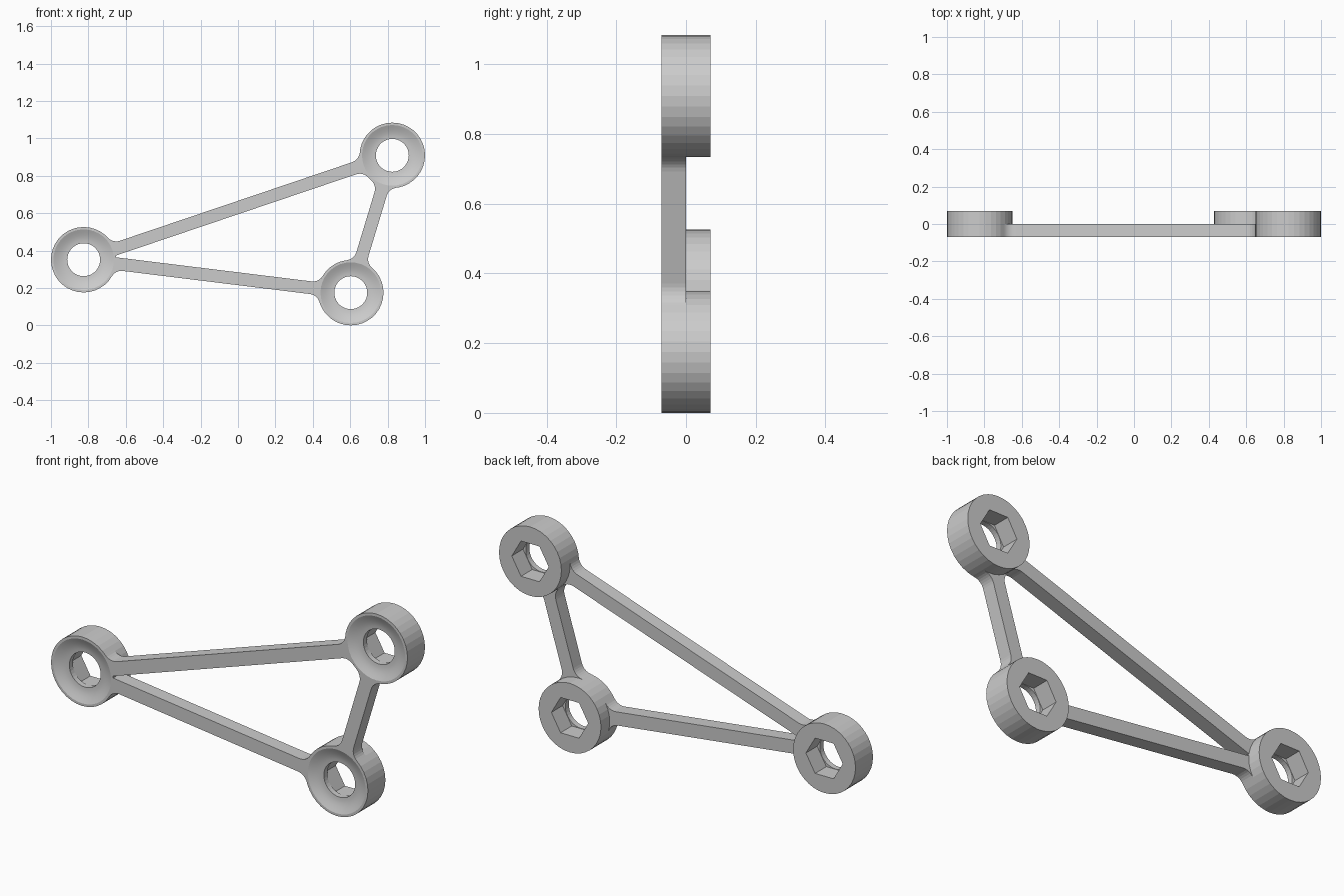
import bpy, bmesh
from math import sin, cos, asin, sqrt, radians, pi
from mathutils import Vector

if "Cube" in bpy.data.objects:
    bpy.data.objects.remove(bpy.data.objects["Cube"])

R = 0.175            # boss radius
HALF_W = 0.034       # half width of a bar
FILLET = 0.06        # fillet radius where a bar meets a boss
FRONT, BACK = -0.07, 0.07
SIDES = 36
A, B, C = Vector((-0.825, 0.351)), Vector((0.825, 0.909)), Vector((0.603, 0.175))


def finish(name, bm):
    bmesh.ops.recalc_face_normals(bm, faces=bm.faces[:])
    mesh = bpy.data.meshes.new(name)
    bm.to_mesh(mesh)
    bm.free()
    obj = bpy.data.objects.new(name, mesh)
    bpy.context.collection.objects.link(obj)
    return obj


def boss(name, centre):
    """Round boss: dished front, round hole, hexagonal nut pocket at the back."""
    def round_ring(r, y):
        return lambda t: (r, y)

    def hex_ring(inradius, y):
        return lambda t: (inradius / cos(t % (pi / 3) - pi / 6), y)

    dish = []
    for i in range(6):
        u = i / 5
        dish.append(round_ring(0.162 - 0.074 * u, FRONT + 0.022 * sin(u * pi / 2)))
    rings = [round_ring(R, BACK), round_ring(R, FRONT)] + dish + [
        round_ring(0.088, -0.02), hex_ring(0.0895, -0.02), hex_ring(0.0895, BACK)]

    bm = bmesh.new()
    loops = []
    for ring in rings:
        loop = []
        for k in range(SIDES):
            t = 2 * pi * k / SIDES
            r, y = ring(t + 1e-9)
            loop.append(bm.verts.new((centre.x + r * cos(t), y, centre.y + r * sin(t))))
        loops.append(loop)
    for j, loop in enumerate(loops):
        nxt = loops[(j + 1) % len(loops)]
        for k in range(SIDES):
            m = (k + 1) % SIDES
            f = bm.faces.new((loop[k], loop[m], nxt[m], nxt[k]))
            f.smooth = 2 <= j <= 6      # only the dish is smooth
    return finish(name, bm)


def corner(filleted):
    """Points (along, across) from the bar edge to the boss, bar end first."""
    inner = R - 0.003
    if not filleted:
        return [(sqrt(inner ** 2 - HALF_W ** 2), HALF_W)], asin(HALF_W / inner)
    cy = HALF_W + FILLET
    cx = sqrt((R + FILLET) ** 2 - cy ** 2)
    touch = asin(cy / (R + FILLET))
    sweep = pi / 2 - touch
    pts = []
    for i in range(7):
        a = -pi / 2 - sweep * i / 6
        pts.append((cx + FILLET * cos(a), cy + FILLET * sin(a)))
    return pts, touch


def bar_end(left, right):
    """Outline of one bar end, from the left edge round to the right edge."""
    lp, la = corner(left)
    rp, ra = corner(right)
    arc = [la + (-ra - la) * i / 8 for i in range(1, 8)]
    mid = [((R - 0.003) * cos(a), (R - 0.003) * sin(a)) for a in arc]
    return lp + mid + [(x, -y) for x, y in reversed(rp)]


def bar(name, p, q, p_fillets, q_fillets):
    """Flat bar from p to q; fillet flags are (left, right) seen leaving each end."""
    bm = bmesh.new()
    outline = []
    for start, end, flags in ((p, q, p_fillets), (q, p, q_fillets)):
        d = (end - start).normalized()
        n = Vector((-d.y, d.x))
        outline += [start + d * x + n * y for x, y in bar_end(*flags)]
    face = bm.faces.new([bm.verts.new((v.x, FRONT, v.y)) for v in outline])
    new = bmesh.ops.extrude_face_region(bm, geom=[face])["geom"]
    bmesh.ops.translate(bm, vec=(0, -FRONT, 0),
                        verts=[g for g in new if isinstance(g, bmesh.types.BMVert)])
    return finish(name, bm)


# Three bosses
for name, centre in (("left_boss", A), ("upper_boss", B), ("lower_boss", C)):
    boss(name, centre)

# Three connecting bars; the tight inner corner at the left boss has no fillet
bar("upper_bar", A, B, (True, False), (True, True))
bar("lower_bar", A, C, (False, True), (True, True))
bar("short_bar", C, B, (True, True), (True, True))
